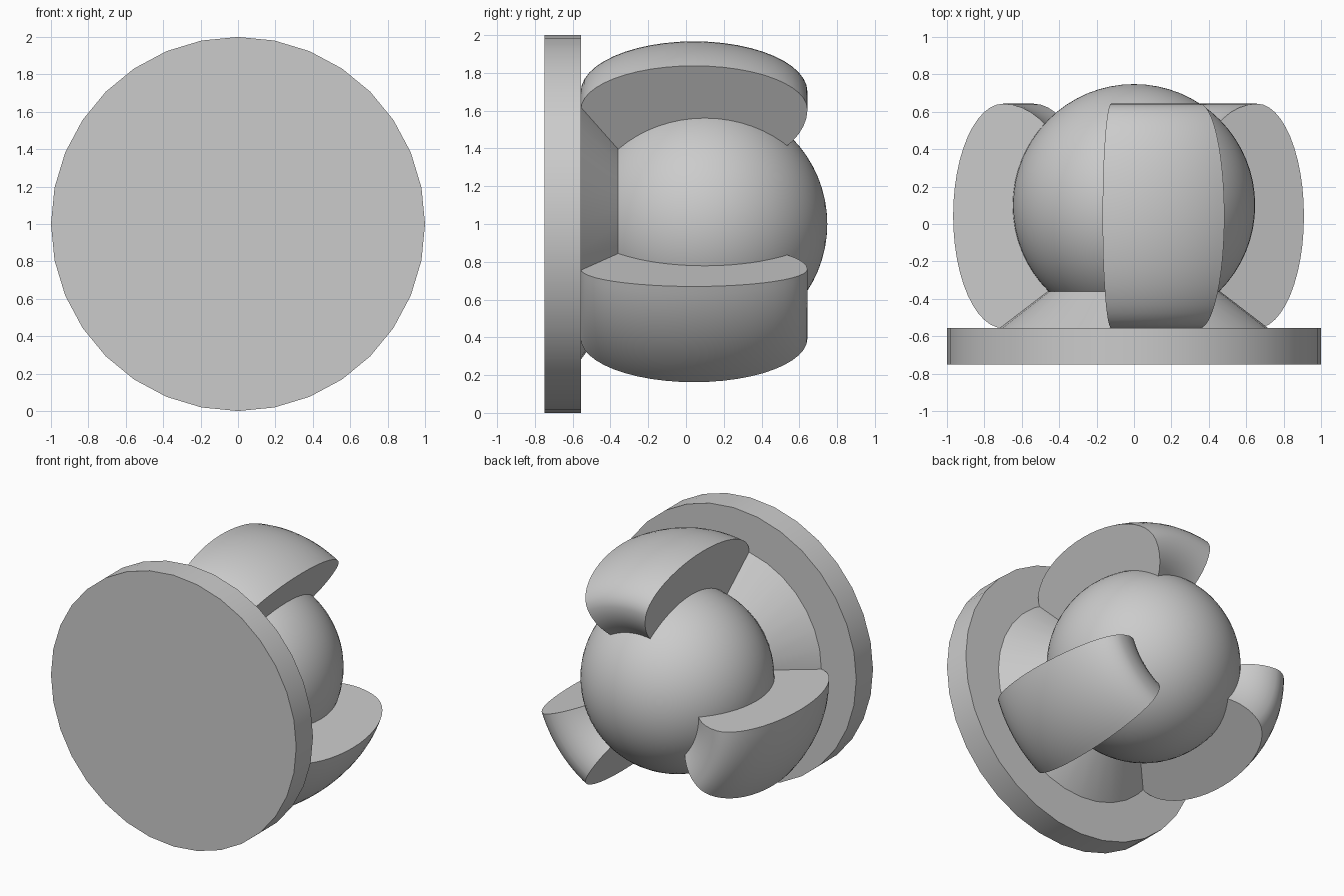
import bpy, bmesh
from math import sin, cos, pi, radians
from mathutils import Matrix, Vector

cube = bpy.data.objects.get("Cube")
if cube:
    bpy.data.objects.remove(cube, do_unlink=True)

GREY = (0.6, 0.6, 0.6, 1)
grey = bpy.data.materials.new("plain grey")
grey.use_nodes = True
grey.diffuse_color = GREY
grey.node_tree.nodes["Principled BSDF"].inputs["Base Color"].default_value = GREY


def finish(name, bm):
    """Turn a bmesh into a smooth object with sharp edges kept."""
    bmesh.ops.recalc_face_normals(bm, faces=bm.faces)
    mesh = bpy.data.meshes.new(name)
    bm.to_mesh(mesh)
    bm.free()
    mesh.materials.append(grey)
    ob = bpy.data.objects.new(name, mesh)
    bpy.context.collection.objects.link(ob)
    bpy.ops.object.select_all(action='DESELECT')
    ob.select_set(True)
    bpy.context.view_layer.objects.active = ob
    bpy.ops.object.shade_smooth_by_angle(angle=radians(30))


def along_y(y):
    """Place a z-axis primitive on the model axis, pointing to the back."""
    return Matrix.Translation((0, y, 1)) @ Matrix.Rotation(-pi / 2, 4, 'X')


def cone(name, y0, y1, r0, r1):
    bm = bmesh.new()
    bmesh.ops.create_cone(bm, cap_ends=True, segments=32, radius1=r0, radius2=r1,
                          depth=y1 - y0, matrix=along_y((y0 + y1) / 2))
    finish(name, bm)


# Base disc and tapered collar
cone("base_disc", -0.75, -0.555, 1, 1)
cone("collar", -0.555, -0.36, 0.715, 0.46)

# Ball
bm = bmesh.new()
bmesh.ops.create_uvsphere(bm, u_segments=64, v_segments=32, radius=0.648, matrix=along_y(0.1))
finish("ball", bm)


def claw(name, start, sweep=40, steps=16, sides=48):
    """Sweep an egg-shaped section round the axis; angles run from up towards +x."""
    bm = bmesh.new()
    rings = []
    for i in range(steps + 1):
        a = radians(start + sweep * i / steps)
        ring = []
        for j in range(sides):
            t = 2 * pi * j / sides
            r = 0.70 + cos(t) * (0.267 if cos(t) > 0 else 0.39)
            ring.append(bm.verts.new((r * sin(a), 0.043 + 0.6 * sin(t), 1 + r * cos(a))))
        rings.append(ring)
    for p, q in zip(rings, rings[1:]):
        for j in range(sides):
            k = (j + 1) % sides
            bm.faces.new((p[j], p[k], q[k], q[j]))
    bm.faces.new(rings[0])
    bm.faces.new(rings[-1])
    finish(name, bm)


# Three claws round the ball
for name, start in (("top_claw", -10), ("left_claw", 110), ("right_claw", 230)):
    claw(name, start)
